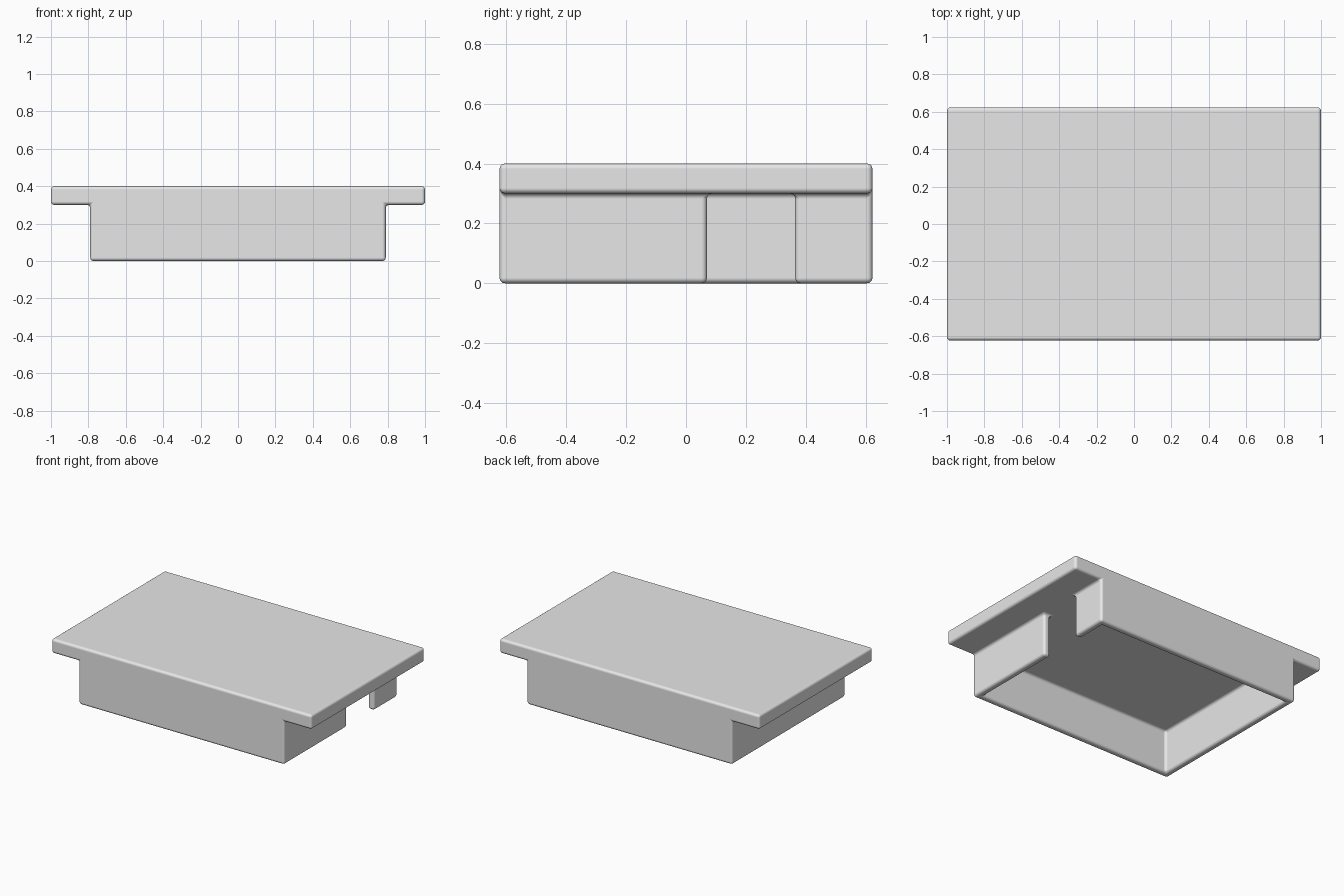
import bpy
import bmesh
from math import radians

cube = bpy.data.objects.get("Cube")
if cube:
    bpy.data.objects.remove(cube, do_unlink=True)

grey = bpy.data.materials.new("plain grey")
grey.use_nodes = True
colour = (0.8, 0.8, 0.8, 1)
grey.diffuse_color = colour
grey.node_tree.nodes["Principled BSDF"].inputs["Base Color"].default_value = colour

# Plan lines: flange ends, outer and inner wall faces, and the side opening
WALL = 0.048
OUT_X, OUT_Y = 0.79, 0.623
IN_X, IN_Y = OUT_X - WALL, OUT_Y - WALL
GAP = (0.07, 0.365)
xs = [-1, -OUT_X, -IN_X, IN_X, OUT_X, 1]
ys = [-OUT_Y, -IN_Y, *GAP, IN_Y, OUT_Y]
zs = [0, 0.3, 0.4]
SIZE = (len(xs) - 1, len(ys) - 1, len(zs) - 1)


def solid(i, j, k):
    """Whether a cell of the plan belongs to the lid slab or the walls under it."""
    if not all(0 <= n < size for n, size in zip((i, j, k), SIZE)):
        return False
    if k == 1:
        return True                      # slab
    if i in (0, 4):
        return False                     # open below the side flanges
    if j in (0, 4):
        return True                      # front and back walls
    return i == 1 or (i == 3 and j != 2)  # left-open side walls, one with a gap


# Skin the solid cells, so slab and walls form one closed body
bm = bmesh.new()
grid = {}


def corner(key):
    if key not in grid:
        grid[key] = bm.verts.new((xs[key[0]], ys[key[1]], zs[key[2]]))
    return grid[key]


for i in range(SIZE[0]):
    for j in range(SIZE[1]):
        for k in range(SIZE[2]):
            if not solid(i, j, k):
                continue
            for axis in range(3):
                u, v = (axis + 1) % 3, (axis + 2) % 3
                for side in (0, 1):
                    beside = [i, j, k]
                    beside[axis] += 2 * side - 1
                    if solid(*beside):
                        continue
                    loop = []
                    for du, dv in ((0, 0), (1, 0), (1, 1), (0, 1)):
                        key = [i, j, k]
                        key[axis] += side
                        key[u] += du
                        key[v] += dv
                        loop.append(corner(tuple(key)))
                    bm.faces.new(loop if side else loop[::-1])

# Merge coplanar cells into clean flat faces
bmesh.ops.dissolve_limit(bm, angle_limit=radians(1), verts=bm.verts[:], edges=bm.edges[:])
bmesh.ops.recalc_face_normals(bm, faces=bm.faces[:])
for face in bm.faces:
    face.smooth = True

mesh = bpy.data.meshes.new("flanged_lid")
bm.to_mesh(mesh)
bm.free()
mesh.materials.append(grey)
lid = bpy.data.objects.new("flanged_lid", mesh)
bpy.context.collection.objects.link(lid)

# Rounded edges and filleted inner corners
bevel = lid.modifiers.new("rounded_edges", "BEVEL")
bevel.width = 0.018
bevel.segments = 4
bevel.limit_method = "ANGLE"
bevel.angle_limit = radians(30)
bevel.harden_normals = True
